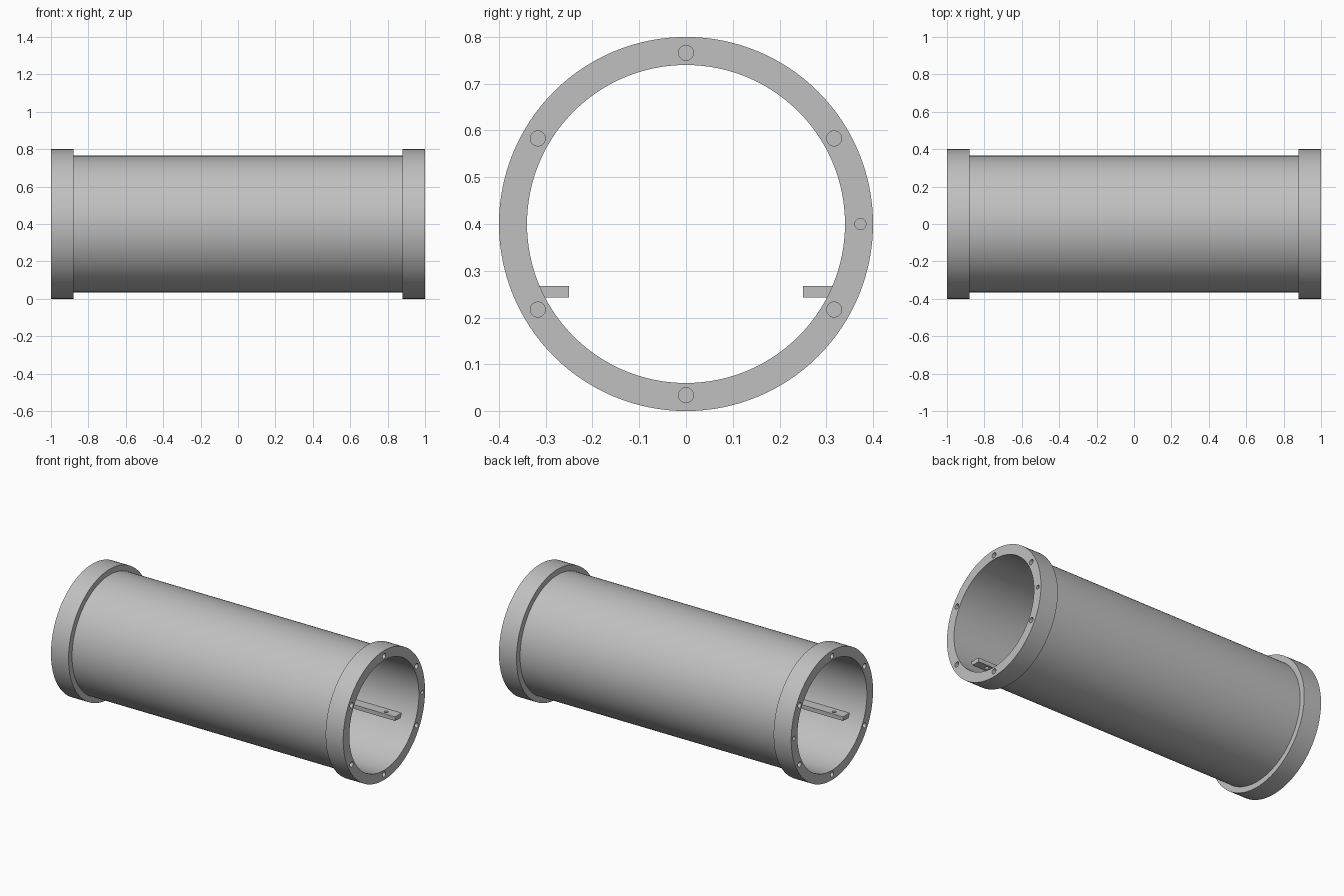
import bpy, bmesh, math
from mathutils import Matrix, Vector

cube = bpy.data.objects.get("Cube")
if cube:
    bpy.data.objects.remove(cube, do_unlink=True)

AXIS_Z = 0.4
BORE, TUBE, FLANGE = 0.34, 0.365, 0.4
SEGMENTS = 128

grey = bpy.data.materials.new("plain grey")
grey.use_nodes = True
colour = (0.53, 0.53, 0.53, 1)
grey.diffuse_color = colour
grey.node_tree.nodes["Principled BSDF"].inputs["Base Color"].default_value = colour


def make_object(name, bm):
    bmesh.ops.recalc_face_normals(bm, faces=bm.faces)
    mesh = bpy.data.meshes.new(name)
    bm.to_mesh(mesh)
    bm.free()
    obj = bpy.data.objects.new(name, mesh)
    mesh.materials.append(grey)
    bpy.context.collection.objects.link(obj)
    return obj


def add_rod(bm, centre, radius, length, axis):
    turn = Vector((0, 0, 1)).rotation_difference(Vector(axis)).to_matrix().to_4x4()
    bmesh.ops.create_cone(bm, cap_ends=True, segments=32, radius1=radius, radius2=radius,
                          depth=length, matrix=Matrix.Translation(centre) @ turn)


def cut(obj, bm):
    """Subtract the rods in bm from obj, then shade it smooth with sharp edges."""
    cutter = make_object("hole_cutter", bm)
    cutter.hide_render = True
    mod = obj.modifiers.new("holes", "BOOLEAN")
    mod.operation, mod.solver, mod.object = "DIFFERENCE", "EXACT", cutter
    bpy.ops.object.select_all(action="DESELECT")
    bpy.context.view_layer.objects.active = obj
    obj.select_set(True)
    bpy.ops.object.modifier_apply(modifier=mod.name)
    bpy.data.objects.remove(cutter, do_unlink=True)
    bpy.ops.object.shade_smooth_by_angle(angle=math.radians(30))


# Tube with a flange at each end, turned from one closed profile (x, radius)
profile = [(-1, BORE), (-1, FLANGE), (-0.88, FLANGE), (-0.88, TUBE),
           (0.88, TUBE), (0.88, FLANGE), (1, FLANGE), (1, BORE)]
bm = bmesh.new()
rings = []
for i in range(SEGMENTS):
    a = math.tau * i / SEGMENTS
    rings.append([bm.verts.new((x, r * math.cos(a), AXIS_Z + r * math.sin(a))) for x, r in profile])
for i, ring in enumerate(rings):
    following = rings[(i + 1) % SEGMENTS]
    for j in range(len(profile)):
        k = (j + 1) % len(profile)
        bm.faces.new((ring[j], ring[k], following[k], following[j]))
tube = make_object("flanged_tube", bm)

# Six blind bolt holes and one smaller pin hole in each flange face
bm = bmesh.new()
for end in (-1, 1):
    for i in range(6):
        a = math.radians(30 + 60 * i)
        add_rod(bm, (end, 0.366 * math.cos(a), AXIS_Z + 0.366 * math.sin(a)), 0.016, 0.16, (1, 0, 0))
    add_rod(bm, (end, 0.373, AXIS_Z), 0.012, 0.16, (1, 0, 0))
cut(tube, bm)

# Inner rails with a screw hole near each end
for name, side in (("left_rail", 1), ("right_rail", -1)):
    bm = bmesh.new()
    bmesh.ops.create_cube(bm, size=1, matrix=Matrix.Translation((0, side * 0.283, 0.255))
                          @ Matrix.Diagonal((1.8, 0.066, 0.025, 1)))
    rail = make_object(name, bm)
    bm = bmesh.new()
    for end in (-1, 1):
        add_rod(bm, (end * 0.82, side * 0.277, 0.255), 0.012, 0.1, (0, 0, 1))
    cut(rail, bm)
